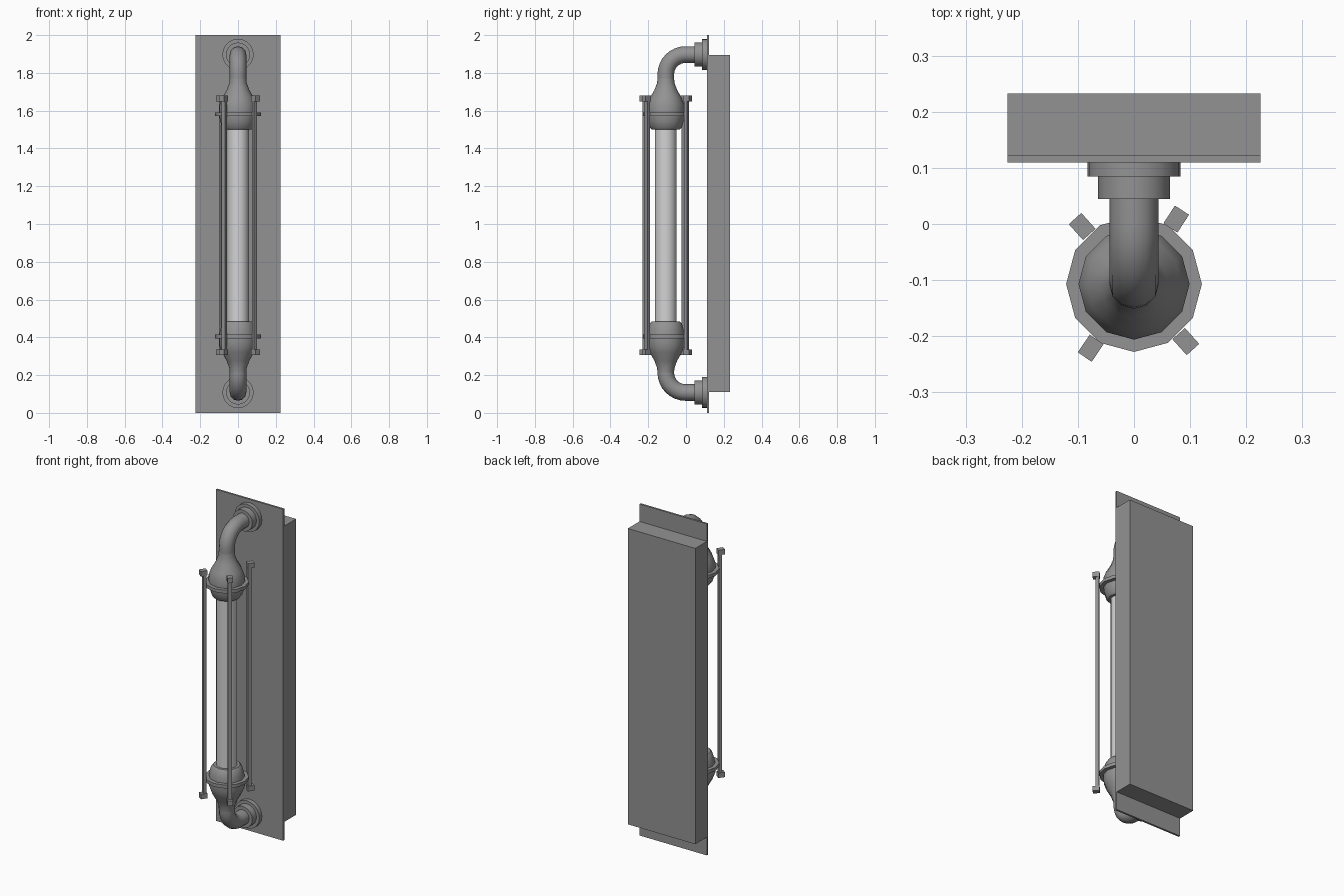
import bpy, bmesh
from math import sin, cos, pi, radians
from mathutils import Vector, Matrix

cube = bpy.data.objects.get("Cube")
if cube:
    bpy.data.objects.remove(cube, do_unlink=True)


def material(name, value):
    m = bpy.data.materials.new(name)
    m.use_nodes = True
    col = (value, value, value, 1)
    m.diffuse_color = col
    m.node_tree.nodes["Principled BSDF"].inputs["Base Color"].default_value = col
    return m


METAL = material("grey metal", 0.29)
GLASS = material("pale glass", 0.65)
AXIS_Y = -0.107    # lamp axis
MID = 0.9925       # lamp mid height
SIDES = 12


def finish(bm, name, mat, smooth=True):
    bmesh.ops.recalc_face_normals(bm, faces=bm.faces)
    me = bpy.data.meshes.new(name)
    bm.to_mesh(me)
    bm.free()
    me.materials.append(mat)
    ob = bpy.data.objects.new(name, me)
    bpy.context.collection.objects.link(ob)
    if smooth:
        bpy.ops.object.select_all(action="DESELECT")
        ob.select_set(True)
        bpy.context.view_layer.objects.active = ob
        bpy.ops.object.shade_smooth_by_angle(angle=radians(35))
    return ob


def loft(name, stations, mat, sides=SIDES):
    """Skin circles given as (centre, normal direction in the yz plane, radius)."""
    bm = bmesh.new()
    rings = []
    for centre, n, r in stations:
        n = Vector(n).normalized()
        u = Vector((1, 0, 0))
        v = n.cross(u)
        rings.append([bm.verts.new(Vector(centre) + r * (u * cos(2 * pi * i / sides) + v * sin(2 * pi * i / sides)))
                      for i in range(sides)])
    for a, b in zip(rings, rings[1:]):
        for i in range(sides):
            j = (i + 1) % sides
            bm.faces.new((a[i], a[j], b[j], b[i]))
    bm.faces.new(rings[0])
    bm.faces.new(rings[-1])
    return finish(bm, name, mat)


def lathe_z(name, profile, mat, sides=SIDES):
    return loft(name, [((0, AXIS_Y, z), (0, 0, 1), r) for r, z in profile], mat, sides)


def add_box(bm, lo, hi, matrix=Matrix()):
    size = Vector(hi) - Vector(lo)
    mid = (Vector(hi) + Vector(lo)) / 2
    bmesh.ops.create_cube(bm, size=1, matrix=matrix @ Matrix.Translation(mid) @ Matrix.Diagonal((*size, 1)))


# Wall plate and backing box
for name, lo, hi in (("wall_plate", (-0.225, 0.11, 0), (0.225, 0.122, 2)),
                     ("back_box", (-0.225, 0.122, 0.11), (0.225, 0.233, 1.895))):
    bm = bmesh.new()
    add_box(bm, lo, hi)
    finish(bm, name, METAL, smooth=False)

# Glass tube
lathe_z("glass_tube", [(0.058, MID - 0.53), (0.058, MID + 0.53)], GLASS, 16)

# Socket: radius and distance from the lamp middle
SOCKET = [(0.043, 0.79), (0.046, 0.755), (0.06, 0.717), (0.085, 0.673), (0.099, 0.635),
          (0.099, 0.58), (0.094, 0.55), (0.085, 0.52), (0.074, 0.508)]
BEND = 0.105
for end, s, pipe_z in (("top", 1, 1.897), ("bottom", -1, 0.108)):
    lathe_z(end + "_socket", [(r, MID + s * h) for r, h in SOCKET], METAL)
    lathe_z(end + "_ring", [(0.121, MID + s * 0.578), (0.121, MID + s * 0.598)], METAL)

    # Pipe bending from the socket back to the wall
    path = [((0, AXIS_Y, MID + s * 0.75), (0, 0, s), 0.044)]
    for i in range(9):
        a = i / 8 * pi / 2
        path.append(((0, AXIS_Y + BEND * (1 - cos(a)), pipe_z - s * BEND * (1 - sin(a))),
                     (0, sin(a), s * cos(a)), 0.044))
    path.append(((0, 0.1, pipe_z), (0, 1, 0), 0.044))
    loft(end + "_pipe", path, METAL)

    # Stepped wall flange
    steps = [(0.045, 0.064), (0.085, 0.064), (0.085, 0.083), (0.112, 0.083)]
    loft(end + "_flange", [((0, y, pipe_z), (0, 1, 0), r) for y, r in steps], METAL, 20)

# Cage bars with outward hooks at both ends
for i, angle in enumerate((57, 132, 236, 312)):
    turn = Matrix.Translation((0, AXIS_Y, MID)) @ Matrix.Rotation(radians(angle), 4, "Z")
    bm = bmesh.new()
    add_box(bm, (0.122, -0.011, -0.67), (0.140, 0.011, 0.67), turn)
    for s in (-1, 1):
        add_box(bm, (0.119, -0.015, s * 0.672 - 0.015), (0.157, 0.015, s * 0.672 + 0.015), turn)
    finish(bm, "cage_bar_%d" % (i + 1), METAL, smooth=False)
